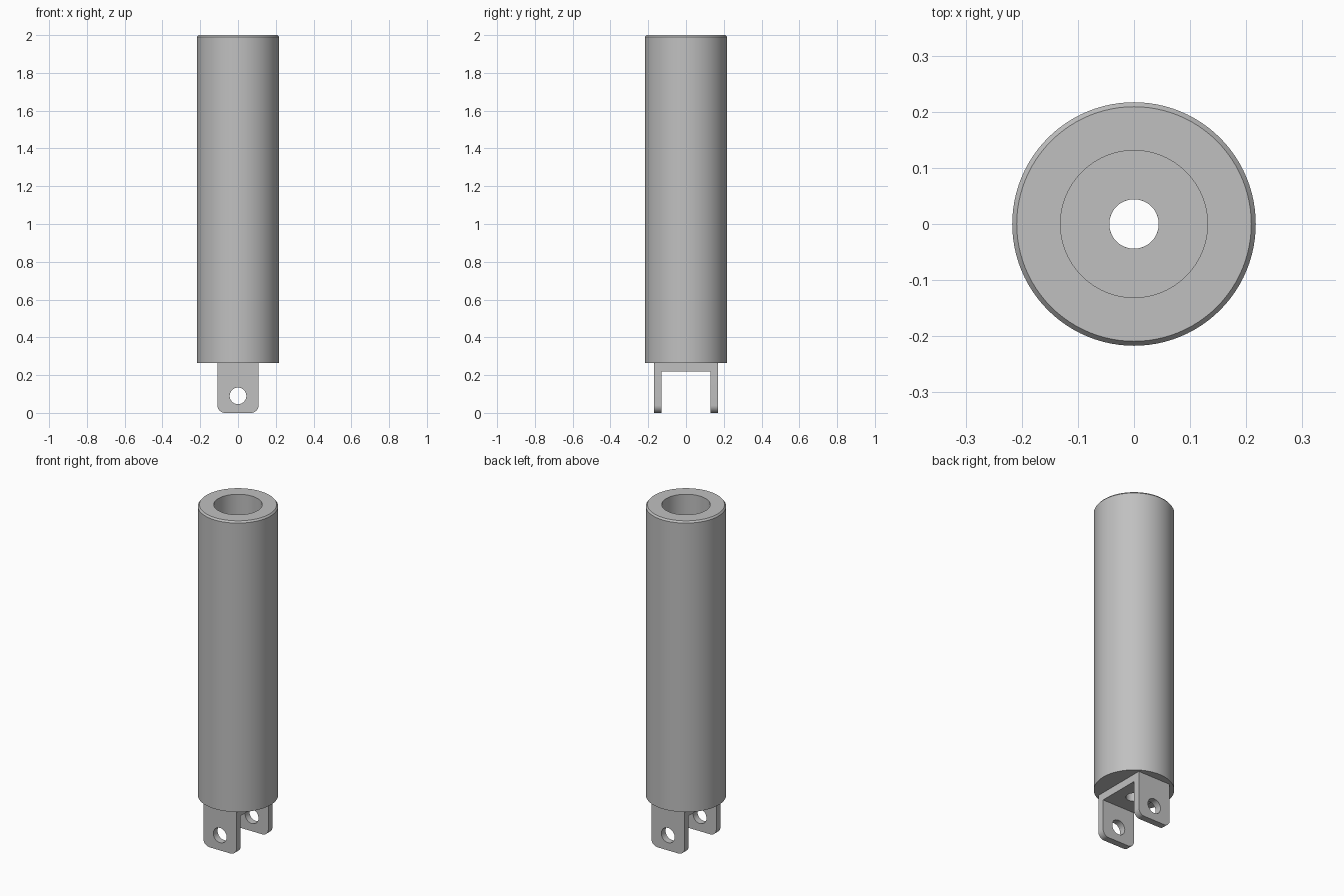
import bpy, bmesh
from math import pi, radians
from mathutils import Matrix

if "Cube" in bpy.data.objects:
    bpy.data.objects.remove(bpy.data.objects["Cube"], do_unlink=True)

SEGMENTS = 96
BASE_Z = 0.265       # underside of the tube
HOLE_R = 0.044       # bolt hole and pin hole radius

grey = bpy.data.materials.new("plain grey")
grey.use_nodes = True
grey.diffuse_color = (0.53, 0.53, 0.53, 1)
grey.node_tree.nodes["Principled BSDF"].inputs["Base Color"].default_value = grey.diffuse_color


def make_object(name, bm):
    bmesh.ops.recalc_face_normals(bm, faces=bm.faces)
    mesh = bpy.data.meshes.new(name)
    bm.to_mesh(mesh)
    bm.free()
    mesh.materials.append(grey)
    obj = bpy.data.objects.new(name, mesh)
    bpy.context.collection.objects.link(obj)
    return obj


def smooth(obj):
    bpy.ops.object.select_all(action="DESELECT")
    obj.select_set(True)
    bpy.context.view_layer.objects.active = obj
    bpy.ops.object.shade_smooth_by_angle(angle=radians(30))


def lathe(name, profile):
    """Revolve a closed (radius, z) profile around the z axis."""
    bm = bmesh.new()
    verts = [bm.verts.new((r, 0, z)) for r, z in profile]
    edges = [bm.edges.new((a, b)) for a, b in zip(verts, verts[1:] + verts[:1])]
    bmesh.ops.spin(bm, geom=verts + edges, cent=(0, 0, 0), axis=(0, 0, 1),
                   angle=2 * pi, steps=SEGMENTS, use_merge=True)
    bmesh.ops.remove_doubles(bm, verts=bm.verts, dist=1e-5)
    return make_object(name, bm)


def drill(obj, matrix):
    """Cut a round hole along the local z axis of the matrix."""
    bm = bmesh.new()
    bmesh.ops.create_cone(bm, cap_ends=True, segments=64, radius1=HOLE_R,
                          radius2=HOLE_R, depth=0.6, matrix=matrix)
    cutter = make_object("hole_cutter", bm)
    cutter.hide_render = True
    mod = obj.modifiers.new("hole", "BOOLEAN")
    mod.operation = "DIFFERENCE"
    mod.solver = "EXACT"
    mod.object = cutter
    bpy.context.view_layer.objects.active = obj
    bpy.ops.object.modifier_apply(modifier=mod.name)
    bpy.data.objects.remove(cutter, do_unlink=True)


# Tube: thick wall, chamfered rim, floor with a bolt hole
tube = lathe("tube", [(HOLE_R, BASE_Z), (0.217, BASE_Z), (0.217, 1.99), (0.209, 2.0),
                      (0.131, 2.0), (0.131, 0.31), (HOLE_R, 0.31)])
smooth(tube)

# Clevis bracket: U profile extruded across x, with rounded lug corners
half = [(0.17, BASE_Z), (0.17, 0), (0.13, 0), (0.13, 0.22)]
profile = half + [(-y, z) for y, z in reversed(half)]
bm = bmesh.new()
face = bm.faces.new([bm.verts.new((-0.109, y, z)) for y, z in profile])
side = bmesh.ops.extrude_face_region(bm, geom=[face])["geom"]
bmesh.ops.translate(bm, vec=(0.218, 0, 0),
                    verts=[g for g in side if isinstance(g, bmesh.types.BMVert)])
corners = [e for e in bm.edges if all(v.co.z < 0.001 for v in e.verts)
           and abs(e.verts[0].co.x - e.verts[1].co.x) < 0.001]
bmesh.ops.bevel(bm, geom=corners, offset=0.04, offset_type="OFFSET", segments=10,
                profile=0.5, affect="EDGES")
bracket = make_object("clevis_bracket", bm)

# Pin hole through both lugs, bolt hole through the bridge
drill(bracket, Matrix.Translation((0, 0, 0.09)) @ Matrix.Rotation(pi / 2, 4, "X"))
drill(bracket, Matrix.Translation((0, 0, 0.45)))
smooth(bracket)
